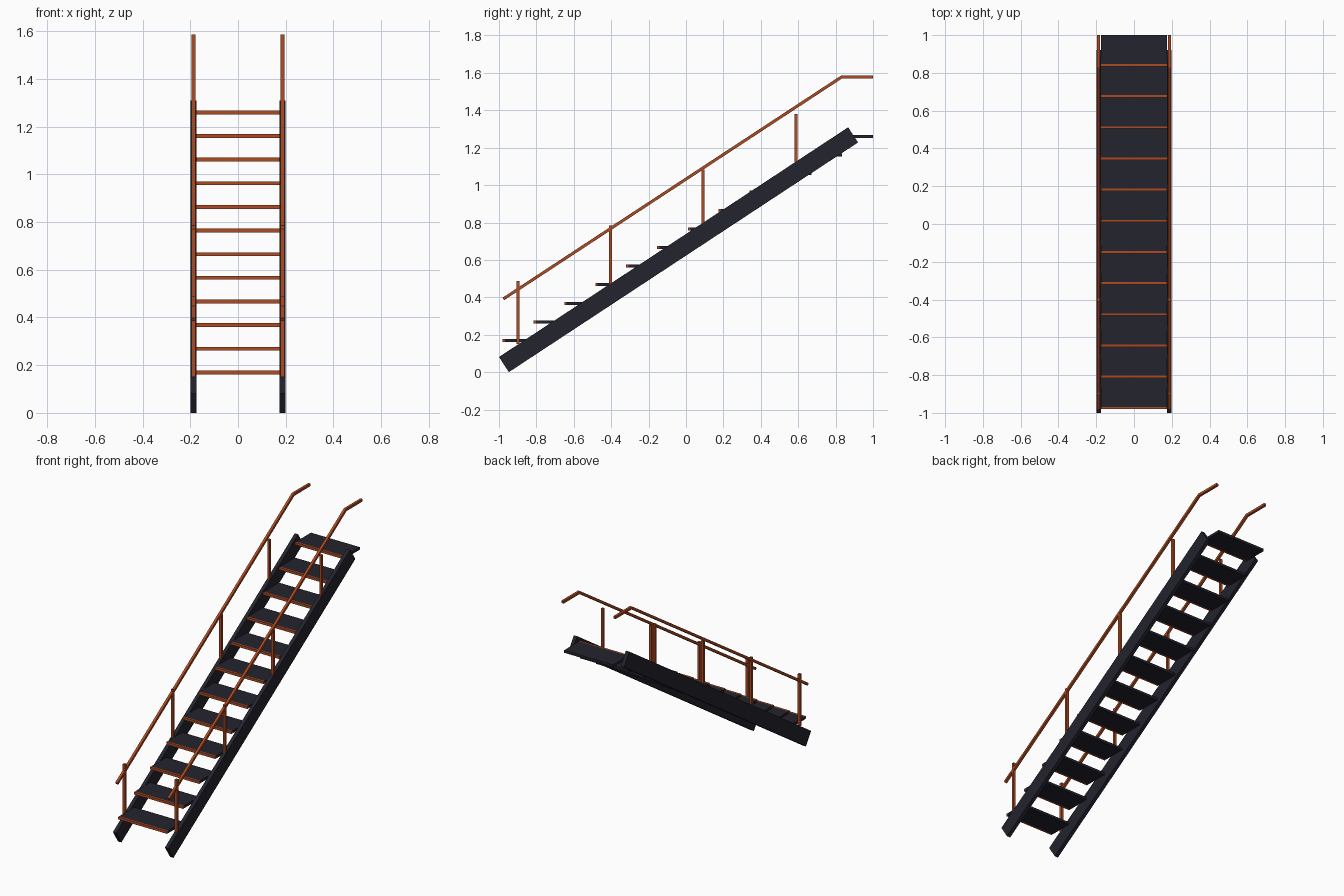
import bpy
import bmesh
from mathutils import Vector

if "Cube" in bpy.data.objects:
    bpy.data.objects.remove(bpy.data.objects["Cube"])


def material(name, rgb):
    m = bpy.data.materials.new(name)
    m.diffuse_color = (*rgb, 1.0)
    m.use_nodes = True
    m.node_tree.nodes["Principled BSDF"].inputs["Base Color"].default_value = m.diffuse_color
    return m


DARK = material("dark slate", (0.017, 0.017, 0.027))
RUST = material("rust orange", (0.42, 0.068, 0.016))


def side_profile(name, pts, x0, x1, mat):
    """Extrude a (y, z) outline from x0 to x1."""
    bm = bmesh.new()
    face = bm.faces.new([bm.verts.new((x0, y, z)) for y, z in pts])
    ext = bmesh.ops.extrude_face_region(bm, geom=[face])
    moved = [v for v in ext["geom"] if isinstance(v, bmesh.types.BMVert)]
    bmesh.ops.translate(bm, verts=moved, vec=(x1 - x0, 0, 0))
    bmesh.ops.recalc_face_normals(bm, faces=bm.faces)
    me = bpy.data.meshes.new(name)
    bm.to_mesh(me)
    bm.free()
    me.materials.append(mat)
    ob = bpy.data.objects.new(name, me)
    bpy.context.collection.objects.link(ob)
    return ob


def box(name, x, y, z, mat):
    return side_profile(name, [(y[0], z[0]), (y[1], z[0]), (y[1], z[1]), (y[0], z[1])], *x, mat)


def offset_path(path, d):
    """Shift a polyline sideways by d with mitred corners."""
    p = [Vector(q) for q in path]
    dirs = [(b - a).normalized() for a, b in zip(p, p[1:])]
    norms = [Vector((-t.y, t.x)) for t in dirs]
    out = []
    for i, q in enumerate(p):
        a, b = norms[max(i - 1, 0)], norms[min(i, len(norms) - 1)]
        m = (a + b).normalized()
        out.append(tuple(q + m * d / m.dot(a)))
    return out


RISE, RUN, STEPS = 0.0991, 0.165, 12
Y0, Z0 = -0.98, 0.17          # front edge and mid height of the first tread
T = 0.008                     # half thickness of rails, posts and treads

# Treads with coloured nosings
for i in range(STEPS):
    y, z = Y0 + i * RUN, Z0 + i * RISE
    box(f"tread_{i + 1}", (-0.176, 0.176), (y + 0.012, y + RUN), (z - T, z + T), DARK)
    box(f"nosing_{i + 1}", (-0.176, 0.176), (y, y + 0.012), (z - T, z + T), RUST)

stringer = [(-0.947, 0.0), (0.92, 1.228), (0.867, 1.309), (-1.0, 0.081)]
rail_path = [(-0.977, 0.391), (0.832, 1.578), (1.0, 1.578)]
rail = offset_path(rail_path, T) + offset_path(rail_path, -T)[::-1]

for side, s in (("left", -1), ("right", 1)):
    # Sloping side beam
    side_profile(f"{side}_stringer", stringer, s * 0.175, s * 0.199, DARK)
    # Handrail with level top end
    side_profile(f"{side}_handrail", rail, s * (0.187 - T), s * (0.187 + T), RUST)
    # Posts, one at every third tread
    for k in range(4):
        y, z = -0.898 + 3 * k * RUN, Z0 + 3 * k * RISE
        box(f"{side}_post_{k + 1}", (s * (0.187 - T), s * (0.187 + T)),
            (y - T, y + T), (z - 0.02, z + 0.318), RUST)
